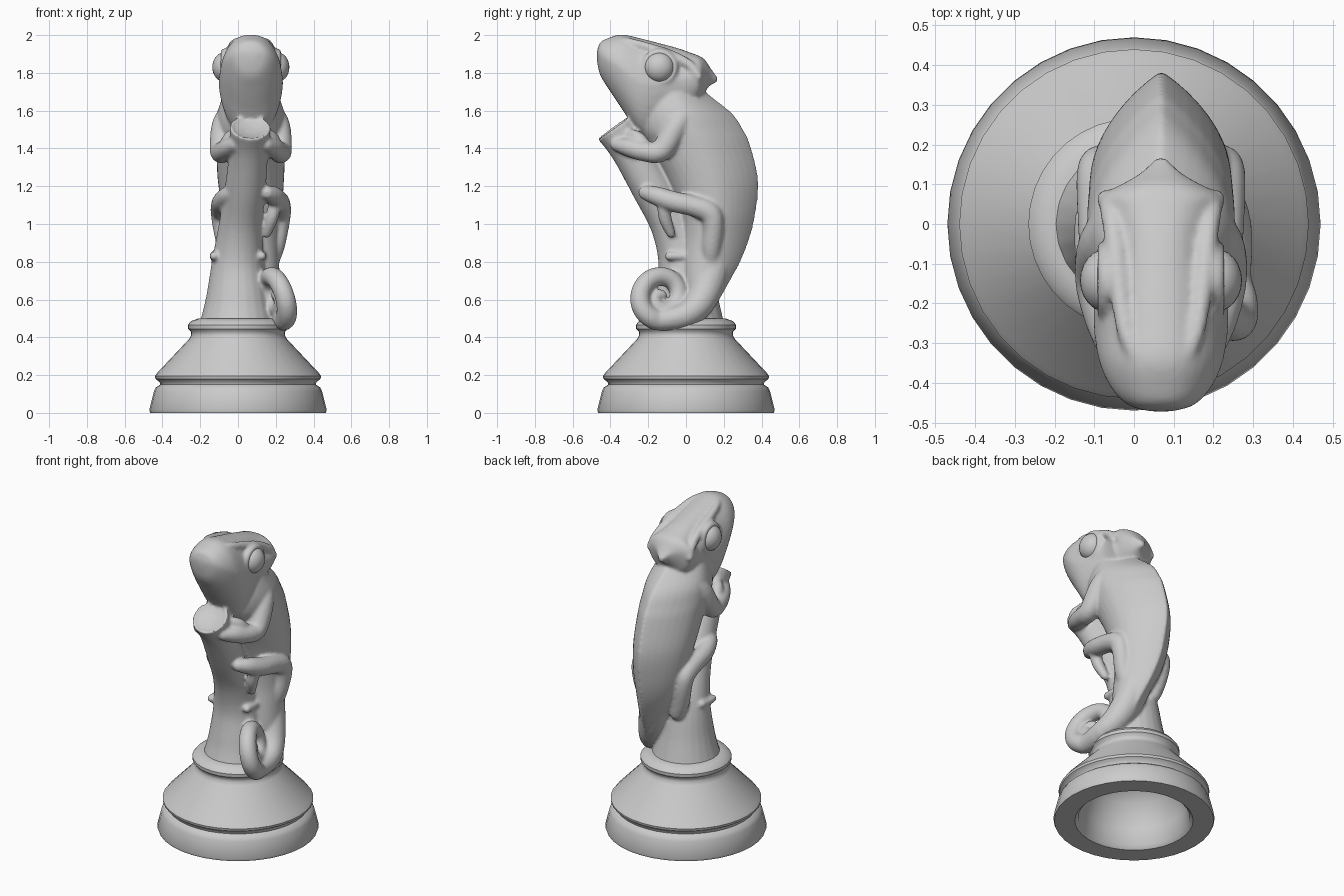
import bpy, bmesh
from math import sin, cos, pi, radians
from mathutils import Vector

if "Cube" in bpy.data.objects:
    bpy.data.objects.remove(bpy.data.objects["Cube"])

MID = 0.068  # the animal's mirror plane in x


def smooth(rows, steps=5):
    """Catmull-Rom interpolation of rows of numbers."""
    out, n = [], len(rows)
    for i in range(n - 1):
        p = [rows[max(0, min(n - 1, i + k))] for k in (-1, 0, 1, 2)]
        for s in range(steps):
            t = s / steps
            out.append([0.5 * (2 * b + (c - a) * t + (2 * a - 5 * b + 4 * c - d) * t * t
                               + (3 * b - a - 3 * c + d) * t ** 3) for a, b, c, d in zip(*p)])
    return out + [list(rows[-1])]


def finish(ob, name, angle=40):
    ob.name = ob.data.name = name
    ob.data.shade_smooth()
    ob.data.set_sharp_from_angle(angle=radians(angle))
    return ob


def loft(name, rings, angle=40):
    """Skin a list of equal point rings and cap both ends."""
    bm = bmesh.new()
    vs = [[bm.verts.new(p) for p in r] for r in rings]
    n = len(vs[0])
    for a, b in zip(vs, vs[1:]):
        for i in range(n):
            j = (i + 1) % n
            bm.faces.new((a[i], a[j], b[j], b[i]))
    bm.faces.new(vs[0])
    bm.faces.new(vs[-1])
    bmesh.ops.recalc_face_normals(bm, faces=bm.faces)
    me = bpy.data.meshes.new(name)
    bm.to_mesh(me)
    bm.free()
    ob = bpy.data.objects.new(name, me)
    bpy.context.collection.objects.link(ob)
    return finish(ob, name, angle)


def tube_rings(rows, n=20, round_end=True):
    """Circles along a path of (x, y, z, radius) rows."""
    pts = [Vector(r[:3]) for r in rows]
    rad = [r[3] for r in rows]
    if round_end:  # rounded tips at both ends
        d0, d1 = (pts[0] - pts[1]).normalized(), (pts[-1] - pts[-2]).normalized()
        r0, r1 = rad[0], rad[-1]
        tips = [(0.5, 0.87), (0.87, 0.5), (0.99, 0.12)]
        pts = [pts[0] + d0 * r0 * h for h, _ in tips[::-1]] + pts + [pts[-1] + d1 * r1 * h for h, _ in tips]
        rad = [r0 * w for _, w in tips[::-1]] + rad + [r1 * w for _, w in tips]
    rings, prev, u = [], None, None
    for i, p in enumerate(pts):
        d = (pts[min(i + 1, len(pts) - 1)] - pts[max(i - 1, 0)]).normalized()
        u = d.orthogonal().normalized() if prev is None else prev.rotation_difference(d) @ u
        prev, v = d, d.cross(u)
        rings.append([p + (u * cos(k * 2 * pi / n) + v * sin(k * 2 * pi / n)) * rad[i] for k in range(n)])
    return rings


def circle(r, z, n=36):
    return [(r * cos(k * 2 * pi / n), r * sin(k * 2 * pi / n), z) for k in range(n)]


# Turned pedestal, hollow underneath
profile = [(.02, .37), (.15, .36), (.27, .27), (.31, .12), (.325, .02), (.345, 0), (.465, 0), (.47, .015),
           (.445, .115), (.435, .135), (.412, .15), (.415, .163), (.437, .18), (.44, .195), (.425, .215),
           (.26, .39), (.248, .41), (.25, .43), (.265, .445), (.266, .465), (.25, .485), (.21, .5), (.02, .5)]
loft("pedestal", [circle(r, z) for r, z in profile])
fused = []  # parts that melt into one sculpted form

# Leaning branch with a dished cut top
rows = smooth([(0, 0, .47, .205), (0, 0, .6, .172), (0, -.01, .8, .138), (.015, -.075, 1.0, .115),
               (.04, -.185, 1.2, .108), (.058, -.30, 1.4, .103), (.065, -.38, 1.515, .109)])
rings = tube_rings(rows, 24, False)
top, axis = Vector(rows[-1][:3]), Vector((.004, -.57, .82))
for s, dip in ((.9, 0), (.82, .012), (.3, .025)):
    rings.append([top + (p - top) * s - axis * dip for p in rings[len(rows) - 1]])
fused.append(loft("branch", rings))

# Torso: rows of z, front y, back y, centre x, half width; keeled along the back
rows = smooth([(.58, .03, .165, .165, .05), (.68, .0, .225, .14, .08), (.8, -.01, .29, .11, .108),
               (.93, -.01, .34, .085, .135), (1.07, -.03, .372, .075, .158), (1.24, -.1, .384, MID, .176),
               (1.42, -.2, .342, MID, .184), (1.5, -.25, .305, MID, .186), (1.58, -.26, .252, MID, .18),
               (1.66, -.24, .155, MID, .155), (1.75, -.2, .04, MID, .12)])
rings = []
for z, yf, yb, xc, w in rows:
    yc, ring = yf + (yb - yf) * .47, []
    for k in range(32):
        s, c = sin(k * pi / 16), cos(k * pi / 16)
        if c > 0:  # pointed back half
            ring.append((xc + w * s, yc + (yb - yc) * (.55 * c + .45 * (1 - abs(s))), z))
        else:
            ring.append((xc + w * s, yc + (yc - yf) * c, z))
    rings.append(ring)
fused.append(loft("torso", rings, 60))

# Head with rear crest: rows of y, bottom z, top z, half width
rows = smooth([(-.472, 1.87, 1.91, .03), (-.455, 1.79, 1.96, .085), (-.41, 1.715, 1.985, .128),
               (-.34, 1.61, 2.003, .158), (-.25, 1.48, 1.985, .17), (-.17, 1.47, 1.965, .165),
               (-.04, 1.55, 1.93, .143), (.03, 1.61, 1.905, .15), (.07, 1.65, 1.89, .155),
               (.1, 1.7, 1.87, .1), (.13, 1.735, 1.825, .05), (.168, 1.75, 1.77, .012)])
rings = []
for y, zb, zt, w in rows:
    zc, h, ring = (zb + zt) / 2 + .02, (zt - zb) / 2, []
    for k in range(32):
        s, c = sin(k * pi / 16), cos(k * pi / 16)
        x = w * (abs(s) ** .85) * (1 if s > 0 else -1) * (1 - .1 * abs(c))
        ring.append((MID + x, y, zc + c * (h - .02 if c > 0 else h + .02)))
    rings.append(ring)
fused.append(loft("head", rings, 60))

# Brow ridge: a horseshoe running round the flat forehead
side = [(.138, .065, 1.78, .024), (.125, .02, 1.84, .027), (.112, -.08, 1.895, .027),
        (.1, -.2, 1.935, .025), (.082, -.29, 1.96, .023), (.045, -.35, 1.972, .021)]
rows = [(MID - x, y, z, r) for x, y, z, r in side] + [(MID, -.37, 1.975, .02)]
rows += [(MID + x, y, z, r) for x, y, z, r in side[::-1]]
fused.append(loft("brow_ridge", tube_rings(smooth(rows, 4), 12)))

# Tail: tapers off the torso, then coils up at the side
rows = [(.115, .15, .8, .095), (.145, .12, .69, .09), (.19, .07, .58, .08), (.23, -.01, .515, .068)]
coil = smooth([(.116, .057), (.115, .053), (.115, .05), (.085, .047), (.055, .042), (.035, .032), (.015, .028)], 4)
for k, (R, r) in enumerate(coil):
    a = .1 + k * pi / 8
    f = R / .115
    rows.append((.205 + f * (.03 * cos(a) + .045 * sin(a)), -.128 - R * sin(a), .607 - R * cos(a), r))
fused.append(loft("curled_tail", tube_rings(smooth(rows, 3), 18)))

# Paired limbs and eyes
limbs = {
    "front_leg": [(.1, .01, 1.6, .06), (.142, -.05, 1.52, .066), (.158, -.13, 1.39, .06),
                  (.145, -.22, 1.385, .054), (.115, -.3, 1.405, .05), (.085, -.365, 1.42, .036)],
    "front_toe": [(.14, -.2, 1.39, .035), (.115, -.25, 1.45, .037), (.085, -.29, 1.475, .03)],
    "hind_leg": [(.1, .13, .8, .048), (.125, .135, .88, .054), (.148, .145, .99, .055),
                 (.153, .125, 1.06, .06), (.156, .04, 1.095, .056), (.148, -.07, 1.12, .055),
                 (.12, -.16, 1.15, .05), (.088, -.215, 1.165, .038)],
    "hind_toe": [(.135, -.12, 1.12, .035), (.11, -.11, 1.03, .035), (.085, -.08, .95, .025)],
}
for sgn, label in ((-1, "left"), (1, "right")):
    for name, path in limbs.items():
        rows = [(MID + sgn * x, y, z, r) for x, y, z, r in path]
        fused.append(loft(f"{label}_{name}", tube_rings(smooth(rows), 16)))
    # small knot on the branch
    fused.append(loft(f"{label}_knot", tube_rings([(sgn * .127, -.09, .83, .024), (sgn * .133, -.03, .83, .02),
                                                   (sgn * .127, .02, .835, .024)], 12)))
    bpy.ops.mesh.primitive_uv_sphere_add(segments=24, ring_count=16, radius=.08,
                                         location=(MID + sgn * .136, -.142, 1.83))
    eye = bpy.context.object
    eye.scale.x = .85
    finish(eye, f"{label}_eye")
    bpy.ops.mesh.primitive_torus_add(major_segments=32, minor_segments=10, major_radius=.078, minor_radius=.022,
                                     location=(MID + sgn * .14, -.14, 1.83), rotation=(0, pi / 2, 0))
    fused.append(finish(bpy.context.object, f"{label}_eyelid"))

# Melt the animal and branch into one softly blended sculpture
bpy.ops.object.select_all(action='DESELECT')
for ob in fused:
    ob.select_set(True)
body = bpy.context.view_layer.objects.active = fused[1]
bpy.ops.object.join()
body.name = body.data.name = "lizard_on_branch"
melt = body.modifiers.new("melt", 'REMESH')
melt.mode, melt.voxel_size, melt.use_smooth_shade = 'VOXEL', .009, True
soften = body.modifiers.new("soften", 'SMOOTH')
soften.factor, soften.iterations = .5, 8
